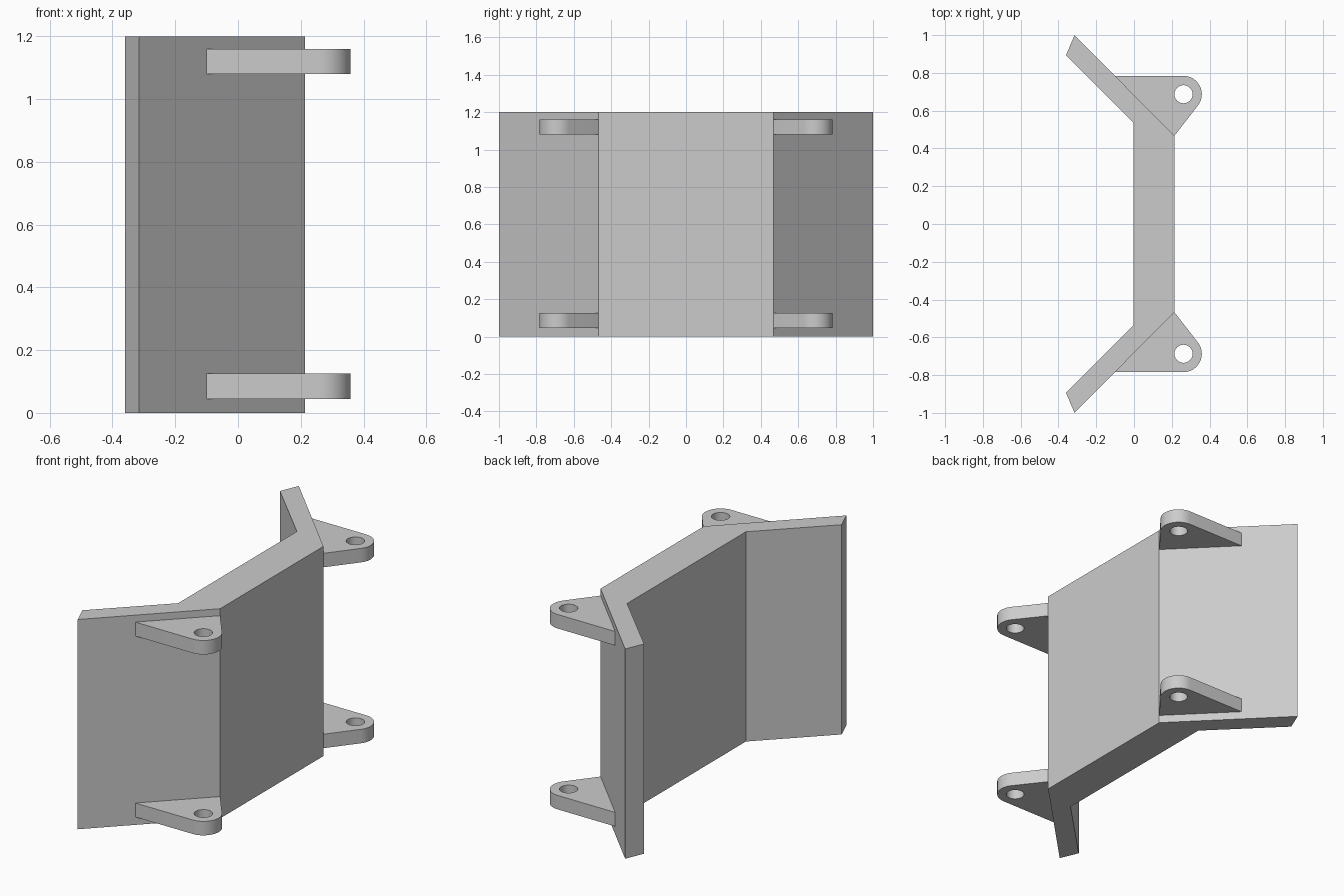
import bpy
import bmesh
import math

cube = bpy.data.objects.get("Cube")
if cube:
    bpy.data.objects.remove(cube, do_unlink=True)

HEIGHT = 1.2
LUG_THICK = 0.08
PIVOT = (0.262, 0.687)
LUG_R, HOLE_R = 0.097, 0.048
CORNER = (0.214, 0.467)

grey = bpy.data.materials.new("plain grey")
grey.use_nodes = True
colour = (0.6, 0.6, 0.6, 1)
grey.diffuse_color = colour
grey.node_tree.nodes["Principled BSDF"].inputs["Base Color"].default_value = colour


def prism(name, outline, z, height):
    """Extrude a plan outline upwards into a solid."""
    bm = bmesh.new()
    base = bm.faces.new([bm.verts.new((x, y, z)) for x, y in outline])
    top = bmesh.ops.extrude_face_region(bm, geom=[base])["geom"]
    verts = [v for v in top if isinstance(v, bmesh.types.BMVert)]
    bmesh.ops.translate(bm, verts=verts, vec=(0, 0, height))
    bmesh.ops.recalc_face_normals(bm, faces=bm.faces)
    mesh = bpy.data.meshes.new(name)
    bm.to_mesh(mesh)
    bm.free()
    mesh.materials.append(grey)
    obj = bpy.data.objects.new(name, mesh)
    bpy.context.collection.objects.link(obj)
    return obj


def arc(centre, radius, start, end, steps):
    return [(centre[0] + radius * math.cos(start + (end - start) * i / steps),
             centre[1] + radius * math.sin(start + (end - start) * i / steps))
            for i in range(steps + 1)]


# Bent wall: flat middle with two splayed wings
half = [CORNER, (-0.315, 1.0), (-0.36, 0.893), (-0.003, 0.537)]
prism("bent_wall", half + [(x, -y) for x, y in reversed(half)], 0, HEIGHT)

# Lug outline: rounded nose tangent to both straight edges
dx, dy = CORNER[0] - PIVOT[0], CORNER[1] - PIVOT[1]
start = math.atan2(dy, dx) + math.acos(LUG_R / math.hypot(dx, dy))
nose = arc(PIVOT, LUG_R, start, math.pi / 2, 16)
root = (CORNER[0] + CORNER[1] - nose[-1][1], nose[-1][1])
lug = [CORNER] + nose + [root]
hole = arc(PIVOT, HOLE_R, 0, math.tau, 32)[:-1]

# Four hinge lugs, each with a drilled pin hole
for side, sign in (("back", 1), ("front", -1)):
    for level, z in (("lower", 0.045), ("upper", 1.08)):
        obj = prism(f"{side}_{level}_lug", [(x, sign * y) for x, y in lug], z, LUG_THICK)
        cutter = prism("pin_hole_cutter", [(x, sign * y) for x, y in hole],
                       z - LUG_THICK, LUG_THICK * 3)
        cutter.hide_render = True
        cut = obj.modifiers.new("pin hole", 'BOOLEAN')
        cut.operation = 'DIFFERENCE'
        cut.solver = 'EXACT'
        cut.object = cutter
        bpy.ops.object.select_all(action='DESELECT')
        obj.select_set(True)
        bpy.context.view_layer.objects.active = obj
        bpy.ops.object.modifier_apply(modifier=cut.name)
        bpy.data.objects.remove(cutter, do_unlink=True)
        bpy.ops.object.shade_smooth_by_angle(angle=math.radians(30))
